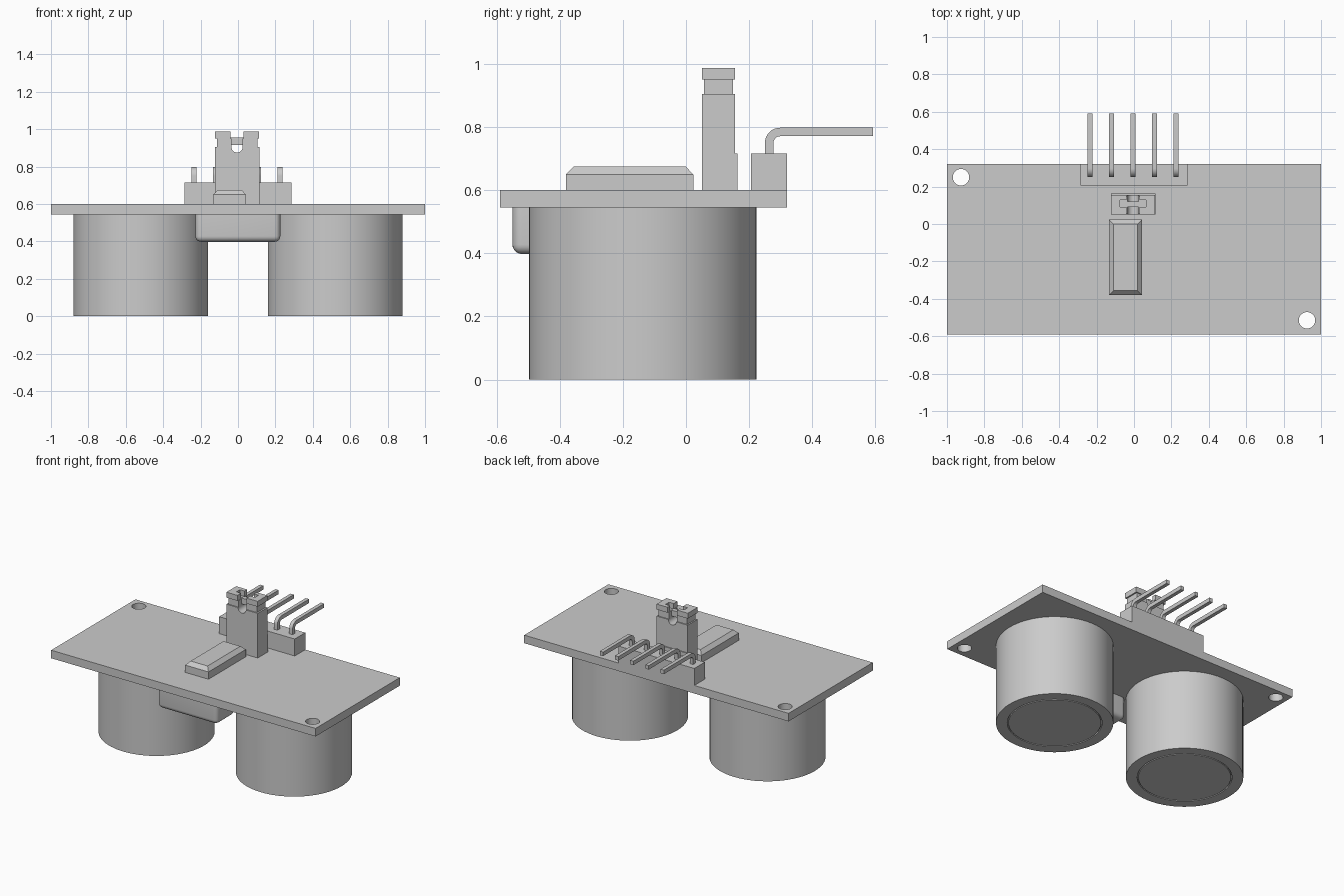
import bpy, bmesh, math

if "Cube" in bpy.data.objects:
    bpy.data.objects.remove(bpy.data.objects["Cube"])

grey = bpy.data.materials.new("plain grey")
grey.diffuse_color = (0.6, 0.6, 0.6, 1)
grey.use_nodes = True
grey.node_tree.nodes["Principled BSDF"].inputs["Base Color"].default_value = grey.diffuse_color


def finish(name, bm):
    bmesh.ops.recalc_face_normals(bm, faces=bm.faces)
    me = bpy.data.meshes.new(name)
    bm.to_mesh(me)
    bm.free()
    ob = bpy.data.objects.new(name, me)
    bpy.context.collection.objects.link(ob)
    me.materials.append(grey)
    return ob


def smooth(ob):
    bpy.ops.object.select_all(action='DESELECT')
    ob.select_set(True)
    bpy.context.view_layer.objects.active = ob
    bpy.ops.object.shade_smooth_by_angle(angle=math.radians(35))


def box(name, x, y, z):
    bm = bmesh.new()
    bmesh.ops.create_cube(bm, size=1)
    for v in bm.verts:
        v.co = [(r[0] + r[1]) / 2 + c * (r[1] - r[0]) for c, r in zip(v.co, (x, y, z))]
    return finish(name, bm)


def prism(name, points, direction):
    """Extrude a planar outline along a vector."""
    bm = bmesh.new()
    f = bm.faces.new([bm.verts.new(p) for p in points])
    ext = bmesh.ops.extrude_face_region(bm, geom=[f])
    bmesh.ops.translate(bm, vec=direction,
                        verts=[v for v in ext["geom"] if isinstance(v, bmesh.types.BMVert)])
    return finish(name, bm)


def lathe(name, profile, cx, cy, n=64):
    """Revolve (radius, z) points; zero radius closes with a fan."""
    bm = bmesh.new()
    rings = []
    for r, z in profile:
        if r == 0:
            rings.append([bm.verts.new((cx, cy, z))] * n)
        else:
            rings.append([bm.verts.new((cx + r * math.cos(2 * math.pi * i / n),
                                        cy + r * math.sin(2 * math.pi * i / n), z))
                          for i in range(n)])
    for a, b in zip(rings, rings[1:]):
        for i in range(n):
            j = (i + 1) % n
            bm.faces.new(list(dict.fromkeys((a[i], a[j], b[j], b[i]))))
    ob = finish(name, bm)
    smooth(ob)
    return ob


def cut(ob, cutter):
    m = ob.modifiers.new("cut", 'BOOLEAN')
    m.operation = 'DIFFERENCE'
    m.solver = 'EXACT'
    m.object = cutter
    bpy.context.view_layer.objects.active = ob
    bpy.ops.object.modifier_apply(modifier=m.name)
    bpy.data.objects.remove(cutter)


# Circuit board with two mounting holes
board = box("board", (-1, 1), (-0.59, 0.32), (0.545, 0.6))
for hx, hy in ((-0.925, 0.25), (0.925, -0.515)):
    cut(board, lathe("hole_cutter", [(0, 0.5), (0.044, 0.5), (0.044, 0.65), (0, 0.65)], hx, hy, 32))
smooth(board)

# Two sensor cans with a fine ring groove in the end face
for side, cx in (("left", -0.52), ("right", 0.52)):
    lathe(side + "_sensor_can",
          [(0, 0), (0.284, 0), (0.284, 0.01), (0.291, 0.01), (0.291, 0),
           (0.36, 0), (0.36, 0.545), (0, 0.545)], cx, -0.137)

# Rounded crystal can under the board
crystal = box("crystal_can", (-0.228, 0.226), (-0.55, -0.35), (0.398, 0.545))
bm = bmesh.new()
bm.from_mesh(crystal.data)
edges = [e for e in bm.edges if any(v.co.z < 0.5 for v in e.verts)]
bmesh.ops.bevel(bm, geom=edges, offset=0.03, segments=5, profile=0.5, affect='EDGES')
bm.to_mesh(crystal.data)
bm.free()
smooth(crystal)

# Chip with a chamfered top
bm = bmesh.new()
rings = []
for inset, z in ((0, 0.6), (0, 0.65), (0.024, 0.675)):
    x0, x1, y0, y1 = -0.133 + inset, 0.043 - inset, -0.38 + inset, 0.023 - inset
    rings.append([bm.verts.new((x, y, z)) for x, y in ((x0, y0), (x1, y0), (x1, y1), (x0, y1))])
bm.faces.new(rings[0])
bm.faces.new(rings[-1])
for a, b in zip(rings, rings[1:]):
    for i in range(4):
        j = (i + 1) % 4
        bm.faces.new((a[i], a[j], b[j], b[i]))
finish("chip", bm)

# Right-angle pin header
box("header_block", (-0.287, 0.285), (0.206, 0.32), (0.6, 0.716))


def arc(cy, cz, r, a0, a1, n=8):
    return [(cy + r * math.cos(math.radians(a0 + (a1 - a0) * i / n)),
             cz + r * math.sin(math.radians(a0 + (a1 - a0) * i / n))) for i in range(n + 1)]


bend = arc(0.298, 0.75, 0.048, 180, 90)
inner = arc(0.298, 0.75, 0.021, 90, 180)
outline = [(0.25, 0.70)] + bend + [(0.592, 0.798), (0.592, 0.771)] + inner + [(0.277, 0.70)]
for i in range(5):
    px = -0.235 + 0.115 * i
    pin = prism("header_pin_%d" % (i + 1), [(px - 0.0125, y, z) for y, z in outline], (0.025, 0, 0))
    smooth(pin)

# Jumper base and body with a round notch in its top
box("jumper_base", (-0.122, 0.114), (0.06, 0.163), (0.6, 0.716))
mid = -0.005
notch = arc(mid, 0.905, 0.03, 0, -180, 12)
outline = [(-0.122, 0.6), (0.114, 0.6), (0.114, 0.905)] + notch + [(-0.122, 0.905)]
smooth(prism("jumper_body", [(x, 0.05, z) for x, z in outline], (0, 0.106, 0)))

# Split jumper grip: neck and cap on each side, with a contact slot
for side, s in (("left", -1), ("right", 1)):
    def span(a, b):
        return tuple(sorted((mid + s * a, mid + s * b)))
    box(side + "_jumper_neck", span(0.03, 0.108), (0.057, 0.149), (0.905, 0.95))
    cap = box(side + "_jumper_cap", span(0.035, 0.118), (0.05, 0.156), (0.95, 0.987))
    cut(cap, box("slot_cutter", span(0.025, 0.07), (0.09, 0.128), (0.94, 1.0)))

# Contact strip bridging the two halves
box("jumper_contact", (mid - 0.035, mid + 0.035), (0.09, 0.12), (0.915, 0.955))
